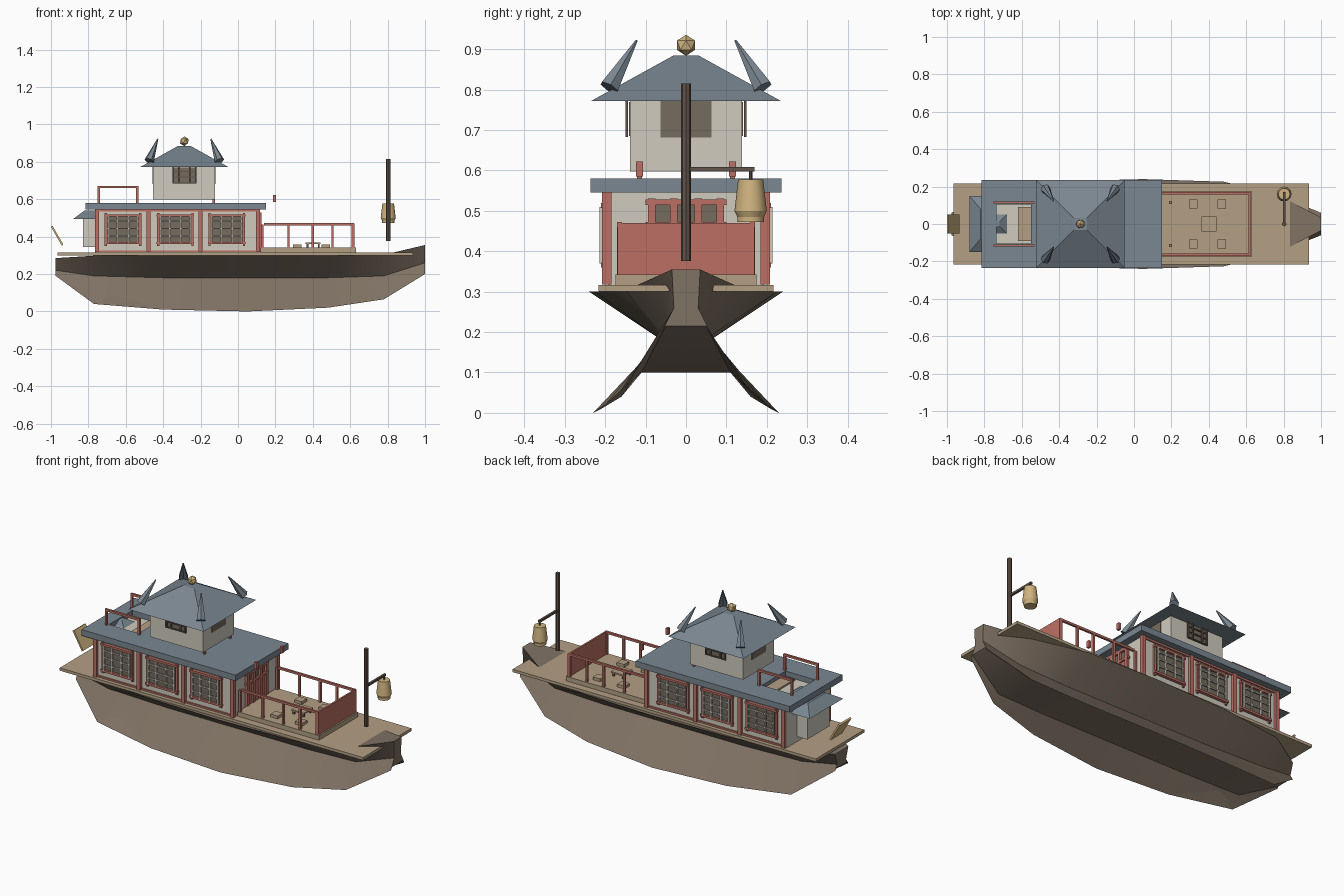
import bpy, bmesh, math
from mathutils import Vector, Matrix

cube = bpy.data.objects.get("Cube")
if cube:
    bpy.data.objects.remove(cube, do_unlink=True)


def material(name, r, g, b):
    lin = [((c / 255 + 0.055) / 1.055) ** 2.4 for c in (r, g, b)] + [1]
    m = bpy.data.materials.new(name)
    m.use_nodes = True
    m.diffuse_color = lin
    m.node_tree.nodes["Principled BSDF"].inputs["Base Color"].default_value = lin
    return m


HULL = material("hull brown", 128, 114, 100)
DECK = material("deck tan", 180, 160, 132)
WALL = material("plaster grey", 208, 203, 190)
RED = material("faded red", 188, 112, 100)
ROOF = material("slate blue", 122, 135, 145)
GOLD = material("lantern gold", 208, 180, 128)
DARK = material("dark timber", 98, 84, 74)
GLASS = material("window brown", 118, 107, 94)


def finish(name, bm, mat, smooth=False):
    bmesh.ops.recalc_face_normals(bm, faces=bm.faces)
    me = bpy.data.meshes.new(name)
    bm.to_mesh(me)
    bm.free()
    me.materials.append(mat)
    ob = bpy.data.objects.new(name, me)
    bpy.context.collection.objects.link(ob)
    if smooth:
        bpy.ops.object.select_all(action='DESELECT')
        ob.select_set(True)
        bpy.context.view_layer.objects.active = ob
        bpy.ops.object.shade_smooth_by_angle(angle=math.radians(35))
    return ob


def boxes(name, mat, *ranges):
    """One object made of boxes given as x0, x1, y0, y1, z0, z1."""
    bm = bmesh.new()
    for x0, x1, y0, y1, z0, z1 in ranges:
        mid = Vector((x0 + x1, y0 + y1, z0 + z1)) / 2
        size = Matrix.Diagonal((x1 - x0, y1 - y0, z1 - z0, 1))
        bmesh.ops.create_cube(bm, size=1, matrix=Matrix.Translation(mid) @ size)
    return finish(name, bm, mat)


def rod(name, mat, a, b, r1, r2, sides=8, smooth=False):
    a, b = Vector(a), Vector(b)
    turn = (b - a).to_track_quat('Z', 'Y').to_matrix().to_4x4()
    bm = bmesh.new()
    bmesh.ops.create_cone(bm, cap_ends=True, segments=sides, radius1=r1, radius2=r2,
                          depth=(b - a).length,
                          matrix=Matrix.Translation((a + b) / 2) @ turn)
    return finish(name, bm, mat, smooth)


def loft(name, mat, rings, smooth=False):
    bm = bmesh.new()
    rows = [[bm.verts.new(p) for p in ring] for ring in rings]
    n = len(rows[0])
    for a, b in zip(rows, rows[1:]):
        for i in range(n):
            bm.faces.new((a[i], a[(i + 1) % n], b[(i + 1) % n], b[i]))
    bm.faces.new(rows[0])
    bm.faces.new(rows[-1])
    return finish(name, bm, mat, smooth)


def rect(x0, x1, y, z):
    return [(x0, -y, z), (x1, -y, z), (x1, y, z), (x0, y, z)]


# Hull: pinched at the waist, flaring to two thin keels with a tunnel between
stations = [  # x, top y z, waist y z, keel y z, tunnel y z
    (-0.975, .06, .285, .04, .22, .06, .19, .05, .2),
    (-0.77, .18, .298, .06, .19, .16, .04, .11, .1),
    (-0.4, .228, .3, .06, .18, .21, .01, .12, .1),
    (0.05, .24, .3, .06, .18, .23, 0, .12, .1),
    (0.48, .226, .3, .06, .18, .2, .02, .12, .1),
    (0.78, .15, .303, .06, .19, .15, .065, .11, .1),
    (1.0, .035, .355, .03, .26, .06, .2, .05, .215),
]
rings = []
for x, *v in stations:
    side = [(v[i], v[i + 1]) for i in range(0, 8, 2)]
    rings.append([(x, y, z) for y, z in side] + [(x, -y, z) for y, z in reversed(side)])
loft("hull", HULL, rings, True)
boxes("deck", DECK, (-.965, .935, -.217, .217, .3, .316))

# Main cabin
boxes("cabin_walls", WALL, (-.765, .11, -.193, .193, .316, .55))
for s, label in ((-1, "right"), (1, "left")):
    def out(x0, x1, a, b, z0, z1):
        return (x0, x1, min(s * a, s * b), max(s * a, s * b), z0, z1)

    boxes("cabin_posts_" + label, RED,
          *[out(x - .011, x + .011, .185, .208, .318, .548) for x in (-.753, -.478, -.2, .107)])
    boxes("cabin_beams_" + label, RED, out(-.765, .115, .19, .2, .535, .548),
          out(-.765, .115, .19, .2, .318, .327))
    for k, x in enumerate((-.615, -.335, -.06)):
        tag = label + "_" + str(k + 1)
        boxes("window_pane_" + tag, GLASS, out(x - .09, x + .09, .19, .198, .365, .515))
        boxes("window_lattice_" + tag, WALL,
              *[out(x + d - .004, x + d + .004, .205, .214, .37, .51)
                for d in (-.08, -.03, .03, .08)],
              *[out(x - .085, x + .085, .206, .213, z, z + .007) for z in (.4, .44, .48)])
        boxes("window_frame_" + tag, RED,
              *[out(x - .1, x + .1, .193, .21, z, z + .012) for z in (.36, .507)],
              *[out(x + d - .006, x + d + .006, .193, .204, .35, .525) for d in (-.092, .092)])

# Front door
boxes("door_pane", GLASS, (.108, .114, -.085, .085, .32, .52))
boxes("door_frame", RED, (.108, .125, -.1, .1, .515, .528), (.108, .125, -.1, .1, .46, .472),
      (.108, .116, -.09, .09, .32, .46),
      *[(.108, .125, y - .009, y + .009, .318, .53) for y in (-.085, -.03, .03, .085)])

# Cabin roof with a hatch opening
boxes("cabin_roof", ROOF, (-.815, -.735, -.236, .236, .546, .58),
      (-.55, .15, -.236, .236, .546, .58),
      (-.735, -.55, -.236, -.105, .546, .58), (-.735, -.55, .105, .236, .546, .58))
boxes("hatch_step", DECK, (-.62, -.552, -.09, .09, .548, .56))
loft("hatch_ridge", ROOF, [rect(-.735, -.68, .05, .551), rect(-.735, -.72, .012, .575)])
for s, label in ((-1, "right"), (1, "left")):
    y = s * .115
    boxes("hatch_rail_" + label, RED, (-.75, -.533, y - .006, y + .006, .659, .671),
          *[(x - .006, x + .006, y - .006, y + .006, .58, .665) for x in (-.744, -.539)])
    boxes("roof_pegs_" + label, RED, (-.136, -.124, y - .006, y + .006, .58, .605),
          (.188, .202, y - .009, y + .009, .585, .622))

# Stern annex and plank
boxes("annex_walls", WALL, (-.83, -.76, -.1, .1, .345, .5))
loft("annex_roof", ROOF, [rect(-.88, -.76, .15, .495), rect(-.82, -.76, .08, .54)])
plank = boxes("stern_plank", GOLD, (-.005, .005, -.052, .052, -.058, .058))
plank.location = (-.967, 0, .405)
plank.rotation_euler = (0, math.radians(-30), 0)

# Upper pavilion
X = -.287
boxes("pavilion_walls", WALL, (X - .168, X + .165, -.138, .138, .598, .775))
for s, label in ((-1, "right"), (1, "left")):
    def out(x0, x1, a, b, z0, z1):
        return (x0, x1, min(s * a, s * b), max(s * a, s * b), z0, z1)

    boxes("pavilion_pane_" + label, GLASS, out(X - .06, X + .06, .137, .141, .685, .77))
    boxes("pavilion_lattice_" + label, DARK,
          *[out(X + d - .004, X + d + .004, .143, .15, .683, .772) for d in (-.06, -.03, .03, .06)],
          *[out(X - .064, X + .064, .144, .149, z, z + .006) for z in (.683, .715, .745)])
    x = X + (.165 if s > 0 else -.168)
    boxes("pavilion_opening_" + label, GLASS, (x - .003, x + .003, -.063, .063, .682, .772))
loft("pavilion_roof", ROOF, [rect(X - .236, X + .236, .235, .772),
                             rect(X - .035, X + .035, .032, .884)])
for sx in (-1, 1):
    for sy in (-1, 1):
        rod("roof_horn", ROOF, (X + sx * .188, sy * .19, .805),
            (X + sx * .142, sy * .122, .922), .026, .003, 6)
bm = bmesh.new()
bmesh.ops.create_icosphere(bm, subdivisions=1, radius=.026,
                           matrix=Matrix.Translation((X, 0, .91)))
finish("roof_finial", bm, GOLD)

# Terrace with railings and furniture
boxes("terrace_floor", DECK, (.12, .63, -.175, .175, .316, .342))
boxes("terrace_end_panel", RED, (.612, .622, -.17, .17, .342, .47))
for s, label in ((-1, "right"), (1, "left")):
    y = s * .165
    boxes("terrace_rail_" + label, RED, (.14, .62, y - .006, y + .006, .46, .472),
          *[(x - .006, x + .006, y - .006, y + .006, .335, .465)
            for x in (.13, .27, .4, .505, .612)])
boxes("table", DECK, (.362, .442, -.04, .04, .36, .368))
boxes("table_legs", DARK, *[(x - .005, x + .005, y - .005, y + .005, .34, .361)
                            for x in (.372, .432) for y in (-.03, .03)])
boxes("stools", DECK, *[(x - .023, x + .023, y - .023, y + .023, .342, .358)
                        for x in (.317, .47) for y in (-.107, .107)])

# Mast and hanging lantern
rod("mast", DARK, (.803, 0, .376), (.803, 0, .815), .0125, .0125)
boxes("mast_arm", DARK, (.797, .809, 0, .17, .597, .609))
L = (.803, .16)
rod("lantern_hook", DARK, (*L, .575), (*L, .6), .004, .004, 6)
rod("lantern_body", GOLD, (*L, .5), (*L, .578), .04, .031, 12, True)
rod("lantern_base", GOLD, (*L, .485), (*L, .5), .033, .04, 12, True)
rod("lantern_foot", GOLD, (*L, .473), (*L, .485), .033, .033, 12, True)
